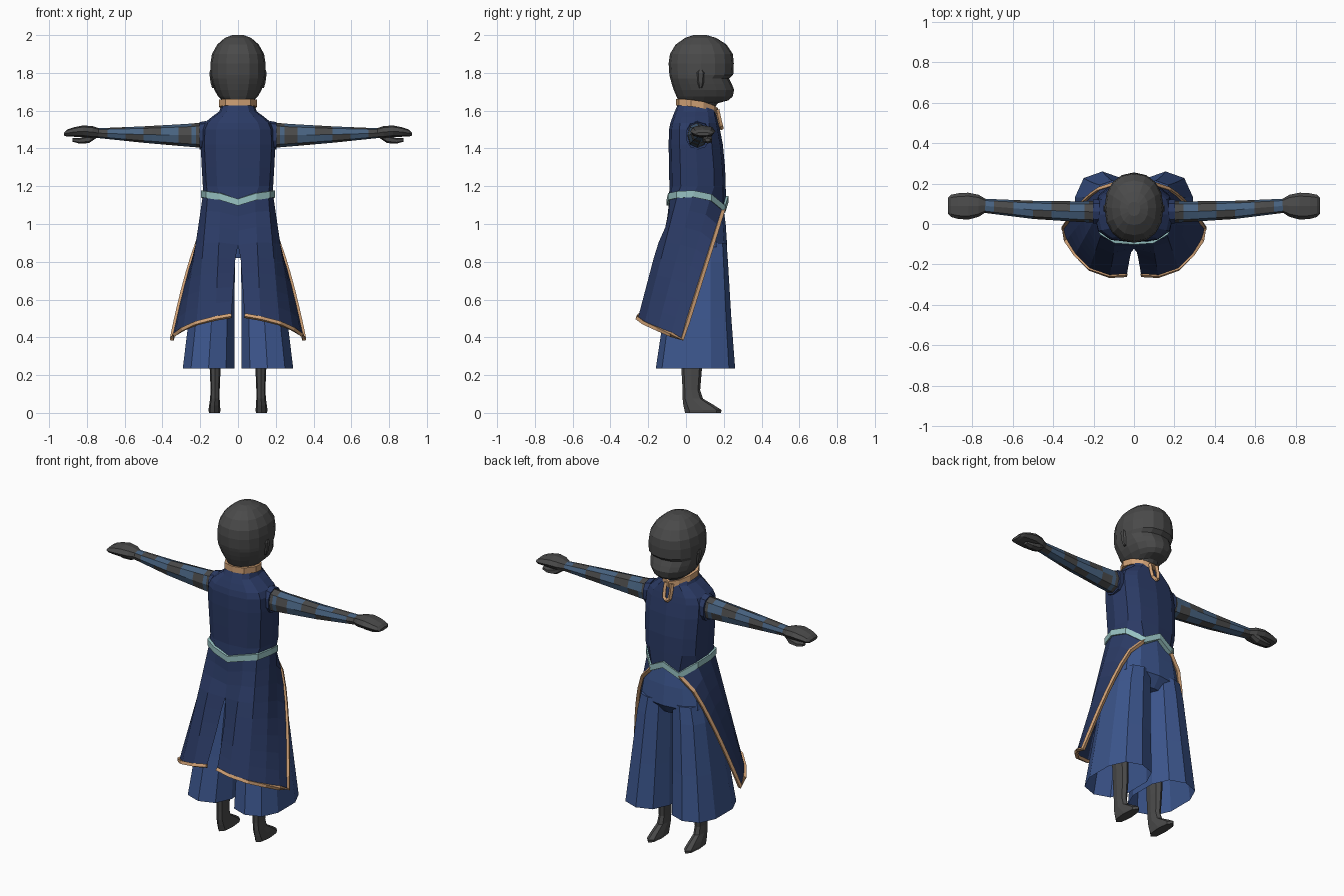
import bpy, bmesh, math
from mathutils import Vector

if "Cube" in bpy.data.objects:
    bpy.data.objects.remove(bpy.data.objects["Cube"], do_unlink=True)


def material(name, r, g, b):
    m = bpy.data.materials.new(name)
    m.use_nodes = True
    m.diffuse_color = (r, g, b, 1)
    bsdf = m.node_tree.nodes["Principled BSDF"]
    bsdf.inputs["Base Color"].default_value = (r, g, b, 1)
    bsdf.inputs["Roughness"].default_value = 0.8
    return m


NAVY = material("navy cloth", .024, .043, .13)
BLUE = material("blue cloth", .045, .092, .265)
GREY = material("dark grey", .068, .068, .068)
GOLD = material("pale orange trim", .64, .36, .18)
TEAL = material("pale teal belt", .31, .54, .54)
SLATE = material("slate blue wrap", .065, .125, .22)


def make(name, verts, faces, mats, mirror=False):
    mesh = bpy.data.meshes.new(name)
    mesh.from_pydata(verts, [], faces)
    bm = bmesh.new()
    bm.from_mesh(mesh)
    bmesh.ops.recalc_face_normals(bm, faces=bm.faces)
    bm.to_mesh(mesh)
    bm.free()
    for m in mats:
        mesh.materials.append(m)
    ob = bpy.data.objects.new(name, mesh)
    bpy.context.collection.objects.link(ob)
    if mirror:
        mod = ob.modifiers.new("mirror", 'MIRROR')
        mod.merge_threshold = .0005
    return ob


def grid_faces(rows, cols, wrap_rows=False, wrap_cols=False):
    return [(i * cols + j, i * cols + (j + 1) % cols,
             (i + 1) % rows * cols + (j + 1) % cols, (i + 1) % rows * cols + j)
            for i in range(rows if wrap_rows else rows - 1)
            for j in range(cols if wrap_cols else cols - 1)]


def loft(name, rings, n, mats, mirror=False, along_x=False, power=.85, ends=(True, True), last=None):
    """Stack rounded cross-sections (level, a0, a1, b0, b1)."""
    verts = []
    for lv, a0, a1, b0, b1 in rings:
        for k in range(n):
            t = math.tau * k / n - math.pi / 2
            c, s = math.cos(t), math.sin(t)
            a = (a0 + a1) / 2 + (a1 - a0) / 2 * math.copysign(abs(c) ** power, c)
            b = (b0 + b1) / 2 + (b1 - b0) / 2 * math.copysign(abs(s) ** power, s)
            verts.append((lv, a, b) if along_x else (a, b, lv))
    rows = len(rings)
    if last:
        verts += last
        rows += 1
    faces = grid_faces(rows, n, wrap_cols=True)
    if ends[0]:
        faces.append(tuple(range(n)))
    if ends[1]:
        faces.append(tuple(range((rows - 1) * n, rows * n)))
    return make(name, verts, faces, mats, mirror)


def sym(rings):
    return [(z, -x, x, y0, y1) for z, x, y0, y1 in rings]


def full_loop(half):
    return half + [(-x, y, z) for x, y, z in half[-2:0:-1]]


def band(name, pts, half_height, thick, mat):
    """Closed strap standing upright around the body."""
    centre = sum((Vector(p) for p in pts), Vector()) / len(pts)
    verts = []
    for p in map(Vector, pts):
        out = (p - centre)
        out.z = 0
        out.normalize()
        for o, h in ((-thick, -1), (thick, -1), (thick, 1), (-thick, 1)):
            verts.append(p + out * o + Vector((0, 0, h * half_height)))
    return make(name, verts, grid_faces(len(pts), 4, True, True), [mat])


def tube(name, pts, radius, mat, mirror=False):
    """Four-sided cord along a path."""
    verts = []
    pts = [Vector(p) for p in pts]
    for i, p in enumerate(pts):
        d = (pts[min(i + 1, len(pts) - 1)] - pts[max(i - 1, 0)]).normalized()
        u = d.cross(Vector((.3, 1, .2))).normalized()
        v = d.cross(u)
        verts += [p + u * radius, p + v * radius, p - u * radius, p - v * radius]
    end = len(verts)
    faces = grid_faces(len(pts), 4, wrap_cols=True)
    faces += [(0, 1, 2, 3), (end - 4, end - 3, end - 2, end - 1)]
    return make(name, verts, faces, [mat], mirror)


# Head and neck, face towards +y
loft("head", sym([
    (1.57, .065, -.03, .11), (1.64, .072, -.035, .17), (1.655, .085, -.04, .225),
    (1.675, .105, -.05, .247), (1.71, .125, -.065, .255), (1.74, .135, -.075, .243),
    (1.77, .143, -.083, .228), (1.79, .146, -.088, .25), (1.85, .146, -.092, .253),
    (1.90, .138, -.085, .248), (1.95, .11, -.055, .215), (1.985, .07, -.005, .16),
    (2.0, .03, .04, .11)]), 16, [GREY], power=.9)
loft("ear", [(1.72, .125, .138, .07, .085), (1.75, .125, .147, .06, .095),
             (1.80, .13, .153, .055, .10), (1.815, .13, .148, .065, .09)], 6, [GREY], mirror=True)

# Sleeveless tunic, its lower edge follows the belt
waist = [(0, -.09, 1.115), (.09, -.085, 1.145), (.16, -.045, 1.155), (.185, .04, 1.16),
         (.165, .13, 1.14), (.09, .198, 1.08), (0, .212, 1.13)]
loft("tunic", sym([
    (1.63, .085, -.045, .145), (1.595, .10, -.06, .16), (1.57, .135, -.07, .165),
    (1.535, .178, -.083, .173), (1.50, .195, -.09, .18), (1.42, .198, -.092, .195),
    (1.30, .192, -.09, .207), (1.20, .186, -.088, .21)]), 12, [NAVY], power=.75,
    ends=(True, False), last=full_loop(waist))
loft("armhole_edge", [(.17, .0, .125, 1.395, 1.545), (.203, .0, .125, 1.395, 1.54)],
     10, [NAVY], mirror=True, along_x=True)
band("belt", full_loop(waist), .018, .012, TEAL)

# Collar with a hanging loop at the throat
collar = [(0, -.045, 1.645), (.06, -.03, 1.645), (.093, .03, 1.64),
          (.085, .09, 1.63), (.05, .14, 1.61), (0, .16, 1.595)]
band("collar", full_loop(collar), .018, .009, GOLD)
tube("collar_loop", [(.02, .165, 1.605), (.022, .175, 1.56), (.018, .184, 1.52),
                     (0, .188, 1.505)], .012, GOLD, mirror=True)

# Flared overskirt: open at +y, slit at -y
hem = [(.035, -.25, .515), (.12, -.255, .50), (.22, -.22, .475),
       (.29, -.15, .445), (.335, -.08, .415), (.35, -.02, .39)]
ROWS = 9


def skirt_point(col, t):
    p = Vector(waist[col]).lerp(Vector(hem[col]), t)
    if col == 0:
        p.x = 0 if t < .45 else .012 + .023 * (t - .45) / .55
        p.y += .03 * math.sin(math.pi * t)
    elif col == 1:
        p.y += .02 * math.sin(math.pi * min(t / .4, 1))
    elif col == 5:
        p.x = waist[5][0] + (hem[5][0] - waist[5][0]) * t ** .55
    return p


make("overskirt", [skirt_point(c, r / (ROWS - 1)) for r in range(ROWS) for c in range(6)],
     grid_faces(ROWS, 6), [NAVY], mirror=True)
edge = [skirt_point(c, 1) for c in range(6)]
edge += [skirt_point(5, r / (ROWS - 1)) for r in range(ROWS - 2, -1, -1)]
tube("skirt_trim", edge, .013, GOLD, mirror=True)

# Wide trousers
loft("trouser_hips", sym([(1.14, .165, -.06, .19), (1.0, .19, -.065, .21),
                          (.88, .212, -.07, .218), (.82, .19, -.05, .17)]), 12, [BLUE], power=.75)
loft("trouser_leg", [(.90, .012, .20, -.06, .215), (.80, .012, .225, -.08, .222),
                     (.50, .014, .265, -.12, .24), (.235, .014, .298, -.16, .26)],
     10, [BLUE], mirror=True, power=.8, ends=(True, False))

# Shins and feet
loft("shin_and_foot", [(.50, .09, .16, -.03, .09), (.24, .092, .15, -.025, .085),
                       (.12, .097, .145, -.018, .075), (.075, .097, .148, -.018, .09),
                       (.04, .095, .153, -.014, .15), (.015, .093, .156, -.008, .188),
                       (0, .095, .154, -.005, .185)], 8, [GREY], mirror=True)

# Arms wrapped in a patchwork of grey and slate
keys = [(.15, .005, .115, 1.40, 1.54), (.27, .01, .112, 1.41, 1.53),
        (.50, .025, .115, 1.43, 1.517), (.74, .055, .125, 1.455, 1.507)]
steps = 5
rings = [tuple(a + (b - a) * i / steps for a, b in zip(k0, k1))
         for k0, k1 in zip(keys, keys[1:]) for i in range(steps)] + [keys[-1]]
arm = loft("arm", rings, 8, [GREY, SLATE], mirror=True, along_x=True)
for poly in arm.data.polygons:
    row, seg = divmod(poly.index, 8)
    poly.material_index = int(row > 2 and (row // 2 + seg * 2) % 5 in (0, 1, 3))

# Hands
loft("hand", [(.735, .057, .125, 1.455, 1.507), (.77, .035, .145, 1.455, 1.518),
              (.82, .022, .155, 1.46, 1.522), (.87, .025, .152, 1.462, 1.512),
              (.905, .035, .145, 1.462, 1.50), (.92, .05, .13, 1.468, 1.485)],
     8, [GREY], mirror=True, along_x=True)
loft("thumb", [(.75, .085, .125, 1.455, 1.49), (.79, .085, .14, 1.428, 1.47),
               (.84, .09, .14, 1.426, 1.455), (.875, .10, .13, 1.435, 1.455)],
     6, [GREY], mirror=True, along_x=True)
